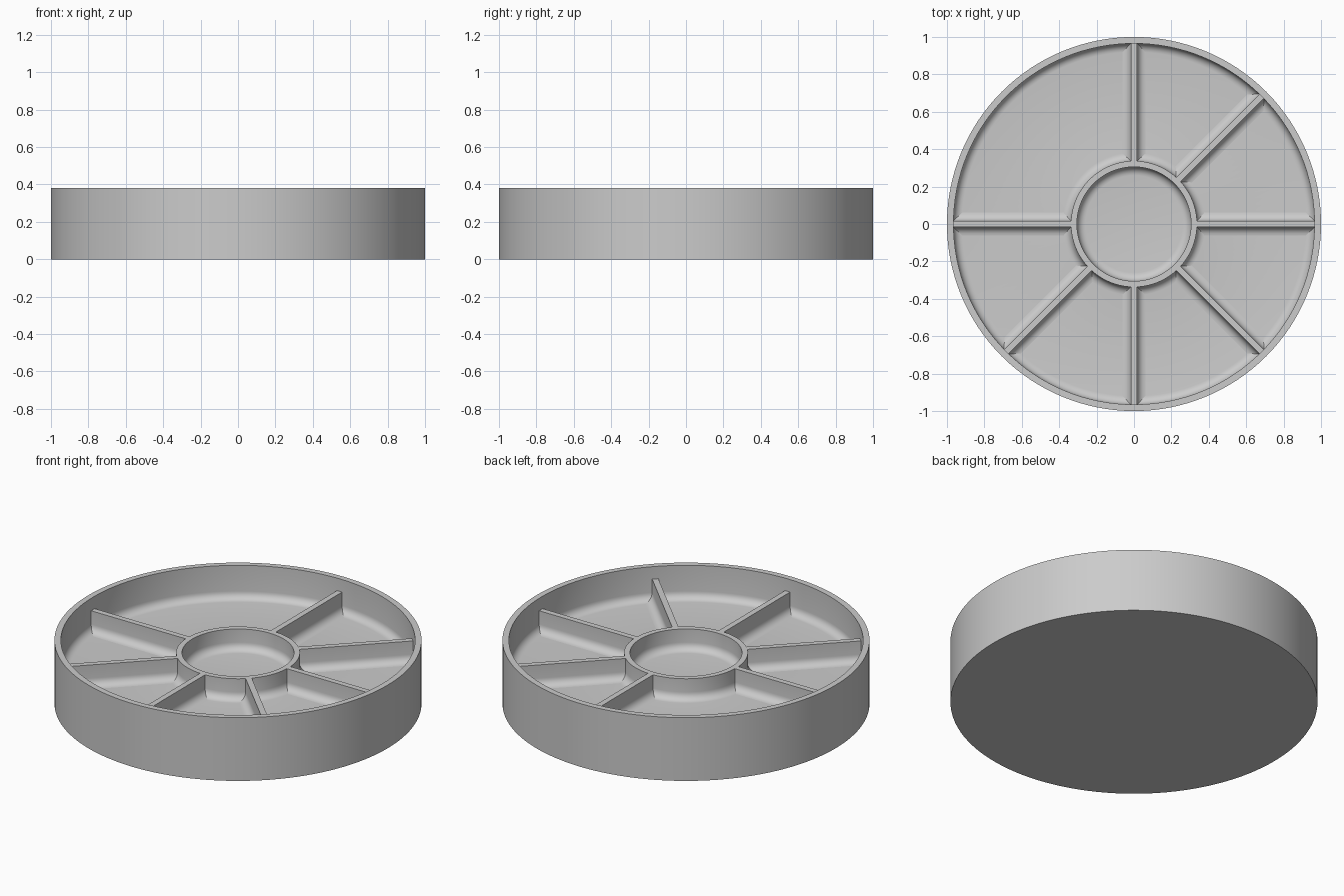
import bpy, bmesh, math
from mathutils import Matrix, Vector

cube = bpy.data.objects.get("Cube")
if cube:
    bpy.data.objects.remove(cube, do_unlink=True)

FLOOR, RIM, WALL, FILLET = 0.18, 0.38, 0.305, 0.045
INNER, HUB_OUT, HUB_IN, HALF = 0.965, 0.337, 0.305, 0.017

grey = bpy.data.materials.new("plain_grey")
grey.use_nodes = True
colour = (0.6, 0.6, 0.6, 1)
grey.diffuse_color = colour
grey.node_tree.nodes["Principled BSDF"].inputs["Base Color"].default_value = colour


def fillet(wall, side, steps=6):
    """Quarter arc from a wall down to the floor; side is the way it spreads."""
    arc = []
    for i in range(steps + 1):
        a = math.pi / 2 * i / steps
        arc.append((wall + side * FILLET * (1 - math.cos(a)),
                    FLOOR + FILLET * (1 - math.sin(a))))
    return arc


def finish(bm, name):
    bmesh.ops.recalc_face_normals(bm, faces=bm.faces)
    mesh = bpy.data.meshes.new(name)
    bm.to_mesh(mesh)
    bm.free()
    mesh.materials.append(grey)
    obj = bpy.data.objects.new(name, mesh)
    bpy.context.collection.objects.link(obj)
    bpy.ops.object.select_all(action="DESELECT")
    obj.select_set(True)
    bpy.context.view_layer.objects.active = obj
    bpy.ops.object.shade_smooth_by_angle(angle=math.radians(30))


# Round tray with rim, floor and hub ring, turned from one profile
profile = [(0, 0), (1, 0), (1, RIM), (INNER, RIM)]
profile += fillet(INNER, -1)
profile += reversed(fillet(HUB_OUT, 1))
profile += [(HUB_OUT, WALL), (HUB_IN, WALL)]
profile += fillet(HUB_IN, -1)
profile += [(0, FLOOR)]
bm = bmesh.new()
verts = [bm.verts.new((r, 0, z)) for r, z in profile]
edges = [bm.edges.new(pair) for pair in zip(verts, verts[1:])]
bmesh.ops.spin(bm, geom=verts + edges, axis=(0, 0, 1), cent=(0, 0, 0),
               angle=math.tau, steps=128)
bmesh.ops.remove_doubles(bm, verts=bm.verts, dist=0.0001)
finish(bm, "tray")

# Divider walls with filleted feet; one of the eight places stays open
half = [(HALF, WALL)] + fillet(HALF, 1) + [(HALF + FILLET, FLOOR - 0.02)]
section = half + [(-y, z) for y, z in reversed(half)]
for step in range(8):
    if step == 3:
        continue
    bm = bmesh.new()
    face = bm.faces.new([bm.verts.new((0.322, y, z)) for y, z in section])
    new = bmesh.ops.extrude_face_region(bm, geom=[face])["geom"]
    bmesh.ops.translate(bm, vec=Vector((0.655, 0, 0)),
                        verts=[v for v in new if isinstance(v, bmesh.types.BMVert)])
    bm.transform(Matrix.Rotation(math.radians(45 * step), 4, "Z"))
    finish(bm, f"divider_{step + 1}")
